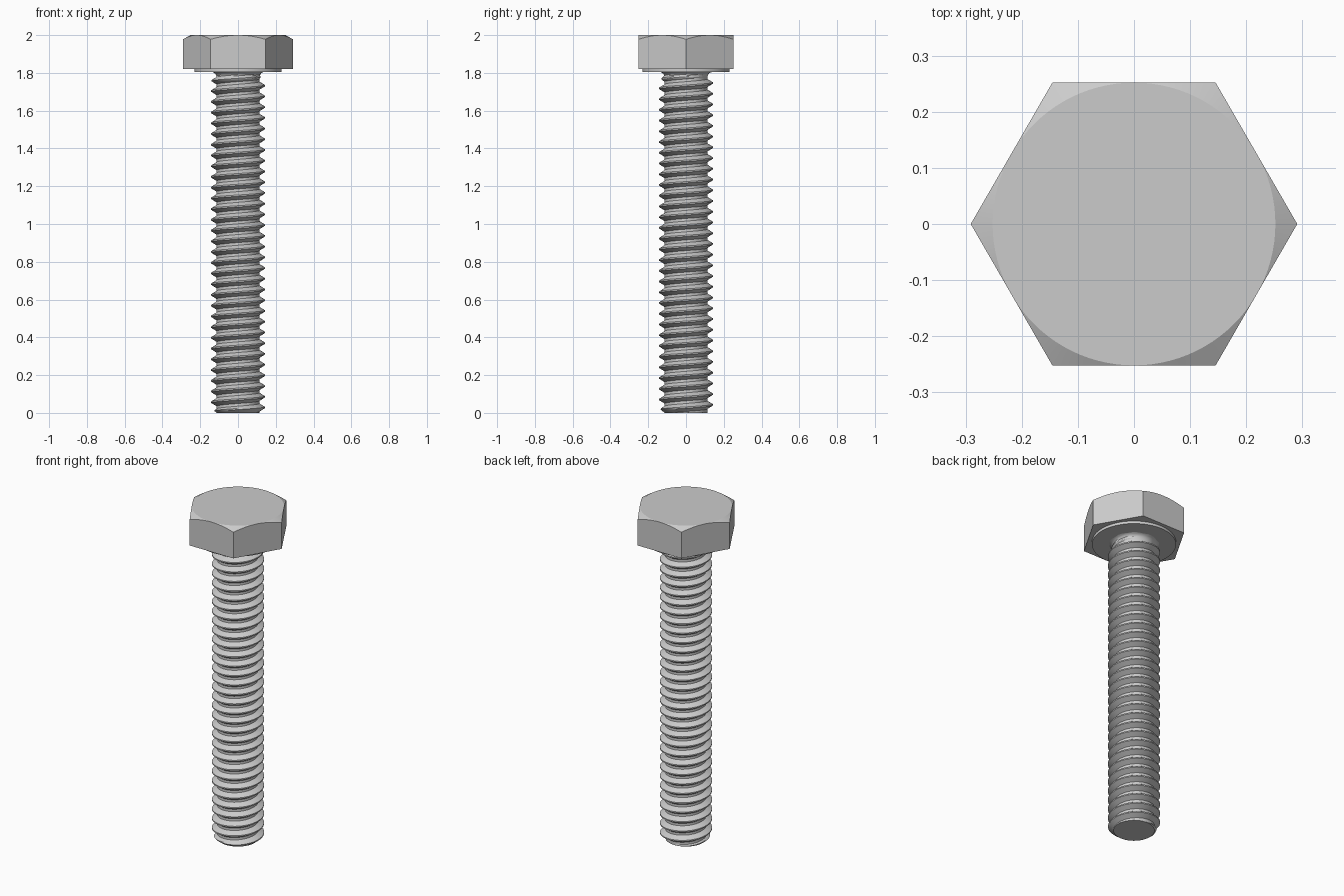
import bpy, bmesh
from math import pi, cos, sin, tan, radians, sqrt

if "Cube" in bpy.data.objects:
    bpy.data.objects.remove(bpy.data.objects["Cube"])

APOTHEM, HEAD_Z, TOP_Z = 0.252, 1.82, 2.0
MAJOR, MINOR, PITCH = 0.142, 0.113, 0.0568
SEAT_Z, FILLET = 1.806, 0.03


def finish(name, bm, angle):
    bmesh.ops.remove_doubles(bm, verts=bm.verts, dist=1e-5)
    bmesh.ops.holes_fill(bm, edges=[e for e in bm.edges if e.is_boundary], sides=0)
    bmesh.ops.recalc_face_normals(bm, faces=bm.faces)
    mesh = bpy.data.meshes.new(name)
    bm.to_mesh(mesh)
    bm.free()
    obj = bpy.data.objects.new(name, mesh)
    bpy.context.collection.objects.link(obj)
    bpy.ops.object.select_all(action='DESELECT')
    obj.select_set(True)
    bpy.context.view_layer.objects.active = obj
    bpy.ops.object.shade_smooth_by_angle(angle=radians(angle))
    return obj


def skin(bm, columns, shift=0):
    """Join columns of points round the axis; shift rows at the seam for a helix."""
    cols = [[bm.verts.new(p) for p in c] for c in columns]
    for i, a in enumerate(cols):
        b = cols[(i + 1) % len(cols)]
        s = shift if i == len(cols) - 1 else 0
        for k in range(len(a) - 1 - s):
            bm.faces.new((a[k], b[k + s], b[k + s + 1], a[k + 1]))


def polar(r, t, z):
    return (r * cos(t), r * sin(t), z)


# Hex head with a 30 degree conical chamfer on top
cols = []
for i in range(96):
    t = 2 * pi * i / 96
    r = APOTHEM / cos(t % (pi / 3) - pi / 6)
    cols.append([polar(r, t, HEAD_Z),
                 polar(r, t, TOP_Z - (r - APOTHEM) * tan(pi / 6)),
                 polar(APOTHEM, t, TOP_Z)])
bm = bmesh.new()
skin(bm, cols)
finish("hex_head", bm, 20)

# Round bearing face under the head
bm = bmesh.new()
skin(bm, [[polar(0.23, 2 * pi * i / 96, z) for z in (SEAT_Z - 0.002, HEAD_Z + 0.005)]
          for i in range(96)])
finish("washer_face", bm, 30)


# Thread radius: trapezoid tooth, chamfered tip, run-out and fillet at the head
def shank_radius(u, z):
    tooth = max(0, min(1, (0.375 - abs(u - 0.5)) / 0.3125))
    tooth *= max(0, min(1, (1.79 - z) / 0.03))
    r = MINOR + (MAJOR - MINOR) * tooth
    h = z - (SEAT_Z - FILLET)
    if h > 0:
        r = max(r, MINOR + FILLET - sqrt(max(0, FILLET ** 2 - h ** 2)))
    return min(r, MINOR - 0.001 + z * 1.3)


# Threaded shank: right-handed helical grid clamped between tip and seat
ROWS = (0, 0.125, 0.229, 0.333, 0.4375, 0.5625, 0.667, 0.771, 0.875)
SEGS = 96
turns = int(SEAT_Z / PITCH) + 3
cols = []
for i in range(SEGS):
    t = 2 * pi * i / SEGS
    col = []
    for n in range(-2, turns):
        for u in ROWS:
            z = (n + u + i / SEGS) * PITCH
            zc = max(0, min(SEAT_Z, z))
            uc = (zc / PITCH - i / SEGS) % 1 if zc != z else u
            col.append(polar(shank_radius(uc, zc), t, zc))
    cols.append(col)
bm = bmesh.new()
skin(bm, cols, len(ROWS))
finish("threaded_shank", bm, 28)
